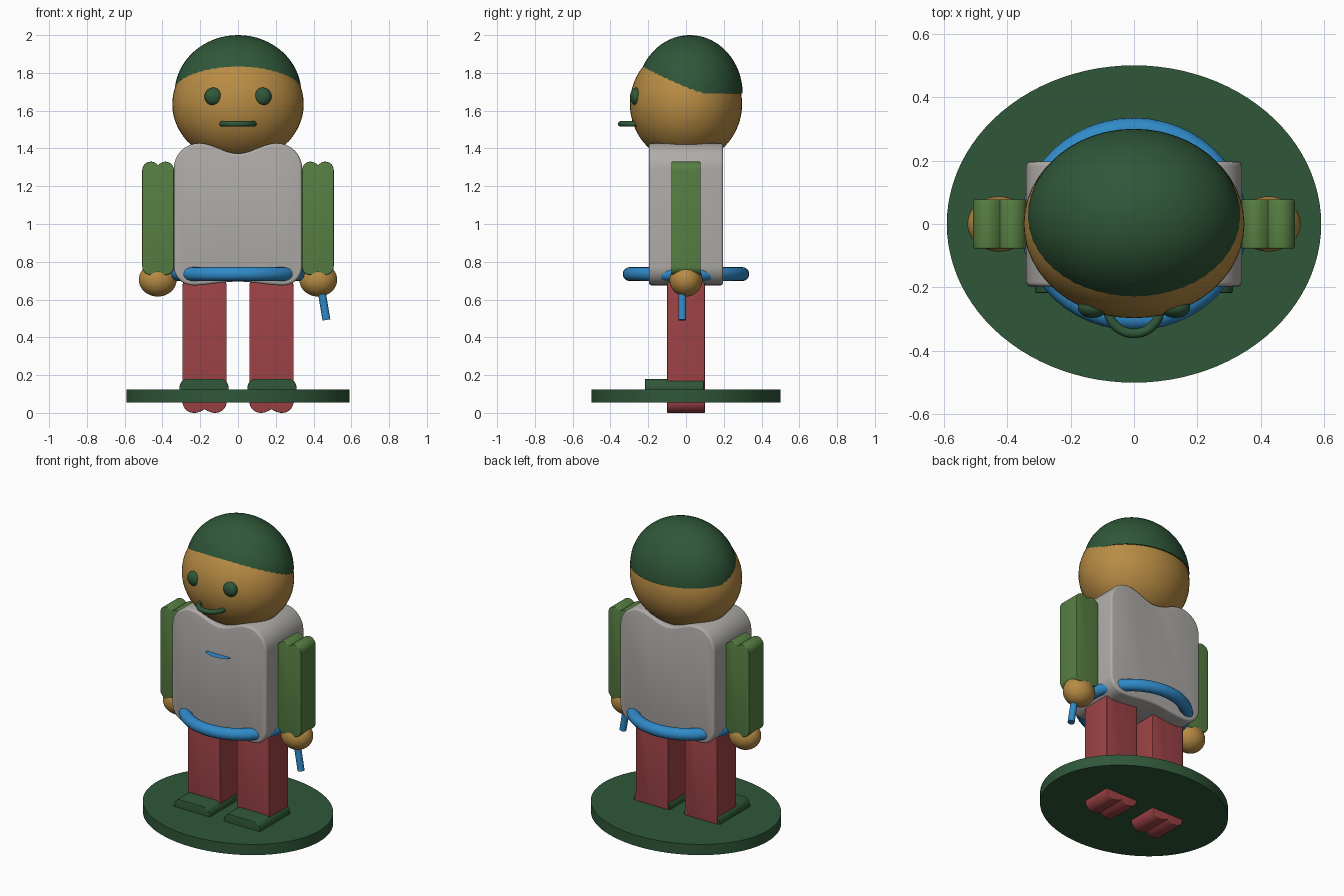
import bpy, bmesh, math
from mathutils import Vector

cube = bpy.data.objects.get("Cube")
if cube:
    bpy.data.objects.remove(cube, do_unlink=True)


def material(name, rgb):
    lin = [((c / 255 + 0.055) / 1.055) ** 2.4 for c in rgb] + [1]
    m = bpy.data.materials.new(name)
    m.use_nodes = True
    m.diffuse_color = lin
    m.node_tree.nodes["Principled BSDF"].inputs["Base Color"].default_value = lin
    return m


DARK = material("dark green", (47, 87, 57))
LEAF = material("leaf green", (87, 127, 67))
SKIN = material("tan skin", (184, 140, 68))
GREY = material("warm grey", (175, 172, 168))
BLUE = material("bright blue", (48, 138, 200))
RED = material("brick red", (158, 67, 70))


def finish(ob, name, mat, angle=40):
    ob.name = name
    ob.data.materials.clear()
    ob.data.materials.append(mat)
    bpy.ops.object.select_all(action='DESELECT')
    ob.select_set(True)
    bpy.context.view_layer.objects.active = ob
    bpy.ops.object.transform_apply(location=False, rotation=False, scale=True)
    bpy.ops.object.shade_smooth_by_angle(angle=math.radians(angle))
    return ob


def from_bmesh(bm, name, mat, loc=(0, 0, 0)):
    bmesh.ops.recalc_face_normals(bm, faces=bm.faces)
    me = bpy.data.meshes.new(name)
    bm.to_mesh(me)
    bm.free()
    ob = bpy.data.objects.new(name, me)
    ob.location = loc
    bpy.context.collection.objects.link(ob)
    return finish(ob, name, mat)


def ball(name, mat, loc, radii):
    bpy.ops.mesh.primitive_uv_sphere_add(segments=48, ring_count=32, location=loc)
    ob = bpy.context.object
    ob.scale = radii
    return finish(ob, name, mat)


def ring(name, mat, loc, major, minor, stretch=1):
    bpy.ops.mesh.primitive_torus_add(location=loc, major_radius=major, minor_radius=minor,
                                     major_segments=48, minor_segments=16)
    ob = bpy.context.object
    ob.scale.x = stretch
    return finish(ob, name, mat)


def edge_line(half, corner, notch, cusp, n=8):
    """Points (x, inset) across one end: rounded corners, dip in the middle."""
    peak = half - corner
    right = []
    for i in range(n + 1):
        t = i / n
        dip = (1 - t) ** 2 if cusp else (1 + math.cos(math.pi * t)) / 2
        right.append((peak * t, notch * dip))
    for i in range(1, n + 1):
        a = i / n * math.pi / 2
        right.append((peak + corner * math.sin(a), corner * (1 - math.cos(a))))
    return [(-x, d) for x, d in reversed(right[1:])] + right


def slab(name, mat, x, half, ys, zs, top, bottom, cusp=True, bevel=0.004):
    """Lobed outline in xz, extruded along y, with softened rims."""
    outline = [(px, zs[1] - d) for px, d in edge_line(half, *top, cusp)]
    outline += [(px, zs[0] + d) for px, d in reversed(edge_line(half, *bottom, cusp))]
    bm = bmesh.new()
    face = bm.faces.new([bm.verts.new((px, ys[0], pz)) for px, pz in outline])
    new = bmesh.ops.extrude_face_region(bm, geom=[face])["geom"]
    bmesh.ops.translate(bm, vec=(0, ys[1] - ys[0], 0),
                        verts=[v for v in new if isinstance(v, bmesh.types.BMVert)])
    caps = [f for f in bm.faces if len(f.verts) > 4]
    rims = list({e for f in caps for e in f.edges})
    bmesh.ops.bevel(bm, geom=rims, offset=bevel, segments=3, profile=0.5, affect='EDGES')
    return from_bmesh(bm, name, mat, (x, 0, 0))


# Base
bpy.ops.mesh.primitive_cylinder_add(vertices=96, radius=1, depth=0.07, location=(0, 0, 0.09))
bpy.context.object.scale = (0.59, 0.5, 1)
finish(bpy.context.object, "base", DARK)

# Torso and belt
slab("torso", GREY, 0, 0.34, (-0.197, 0.197), (0.675, 1.428),
     (0.135, 0.055), (0.1, 0.02), cusp=False, bevel=0.014)
ring("belt", BLUE, (0, 0, 0.735), 0.298, 0.037, 1.066)

# Chest pocket flap: thin half round ledge
bm = bmesh.new()
bm.faces.new([bm.verts.new((0.09 * math.cos(a), -0.19 - 0.055 * math.sin(a), 1.19))
              for a in (math.pi * i / 16 for i in range(17))])
from_bmesh(bm, "chest_flap", BLUE)

# Limbs
for side, s in (("left", 1), ("right", -1)):
    slab(side + "_leg", RED, s * 0.177, 0.117, (-0.1, 0.1), (0, 0.72), (0.05, 0.02), (0.06, 0.02))
    slab(side + "_shoe", DARK, s * 0.18, 0.13, (-0.217, 0.095), (0.08, 0.18), (0.045, 0), (0.045, 0))
    slab(side + "_arm", LEAF, s * 0.423, 0.084, (-0.077, 0.077), (0.73, 1.33),
         (0.045, 0.018), (0.045, 0.018))
    ball(side + "_hand", SKIN, (s * 0.425, 0, 0.705), (0.1, 0.087, 0.089))
    ball(side + "_eye", DARK, (s * 0.13, -0.263, 1.675), (0.047, 0.033, 0.047))

# Stick held in the left hand
start, end = Vector((0.43, -0.02, 0.72)), Vector((0.468, -0.02, 0.492))
axis = end - start
bpy.ops.mesh.primitive_cylinder_add(vertices=24, radius=0.021, depth=axis.length,
                                    location=(start + end) / 2)
stick = bpy.context.object
stick.rotation_euler = axis.to_track_quat('Z', 'Y').to_euler()
finish(stick, "stick", BLUE)

# Head and mouth
ball("head", SKIN, (0, 0, 1.635), (0.348, 0.297, 0.31))
ring("mouth", DARK, (0, -0.262, 1.53), 0.083, 0.015)

# Cap: upper half of an ellipsoid, closed below
bm = bmesh.new()
bmesh.ops.create_uvsphere(bm, u_segments=48, v_segments=32, radius=1)
cut = bmesh.ops.bisect_plane(bm, geom=bm.verts[:] + bm.edges[:] + bm.faces[:],
                             plane_co=(0, 0, 0), plane_no=(0, 0, 1), clear_inner=True)
bmesh.ops.holes_fill(bm, edges=[e for e in bm.edges if e.is_boundary])
bmesh.ops.scale(bm, vec=(0.336, 0.28, 0.31), verts=bm.verts)
from_bmesh(bm, "cap", DARK, (0, 0.02, 1.69))
